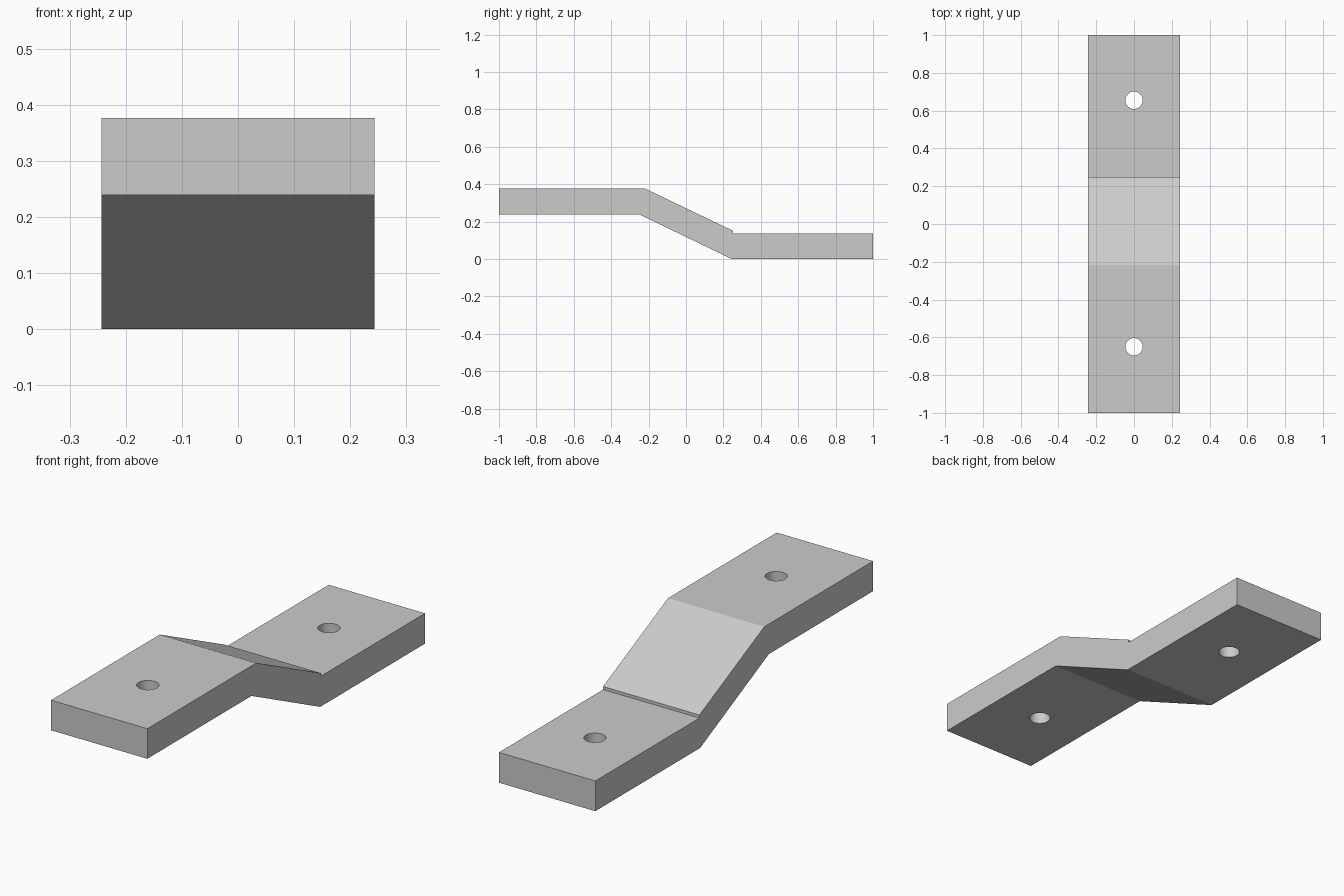
import bpy, bmesh, math
from mathutils import Vector

old = bpy.data.objects.get("Cube")
if old:
    bpy.data.objects.remove(old, do_unlink=True)

HALF_WIDTH = 0.243
HOLE_RADIUS = 0.046

# Plain grey metal
grey = bpy.data.materials.new("grey metal")
grey.use_nodes = True
colour = (0.6, 0.6, 0.6, 1)
grey.diffuse_color = colour
grey.node_tree.nodes["Principled BSDF"].inputs["Base Color"].default_value = colour

# Side profile (y, z) of the stepped strap, with the small lip at the lower bend
profile = [(-1, 0.239), (-0.25, 0.239), (0.245, 0), (1, 0), (1, 0.138),
           (0.25, 0.138), (0.25, 0.152), (-0.217, 0.376), (-1, 0.376)]
bm = bmesh.new()
side = bm.faces.new([bm.verts.new((-HALF_WIDTH, y, z)) for y, z in profile])
sweep = bmesh.ops.extrude_face_region(bm, geom=[side])
moved = [v for v in sweep["geom"] if isinstance(v, bmesh.types.BMVert)]
bmesh.ops.translate(bm, verts=moved, vec=Vector((2 * HALF_WIDTH, 0, 0)))
bmesh.ops.recalc_face_normals(bm, faces=bm.faces)
mesh = bpy.data.meshes.new("stepped_strap")
bm.to_mesh(mesh)
bm.free()
strap = bpy.data.objects.new("stepped_strap", mesh)
bpy.context.collection.objects.link(strap)
mesh.materials.append(grey)


# Round bolt holes through the two flat ends
def drill(name, y):
    bpy.ops.mesh.primitive_cylinder_add(vertices=48, radius=HOLE_RADIUS, depth=1,
                                        location=(0, y, 0.2))
    cutter = bpy.context.object
    cutter.name = name
    cutter.data.materials.append(grey)
    cutter.hide_render = True
    cutter.hide_set(True)
    cut = strap.modifiers.new(name, 'BOOLEAN')
    cut.operation = 'DIFFERENCE'
    cut.solver = 'EXACT'
    cut.object = cutter
    return cutter


cutters = [drill("front_hole_cutter", -0.65), drill("back_hole_cutter", 0.655)]

# Apply the holes, remove the cutters and smooth only the hole walls
bpy.ops.object.select_all(action='DESELECT')
bpy.context.view_layer.objects.active = strap
strap.select_set(True)
for cutter in cutters:
    bpy.ops.object.modifier_apply(modifier=cutter.name)
    bpy.data.objects.remove(cutter, do_unlink=True)
bpy.ops.object.shade_smooth_by_angle(angle=math.radians(20))
